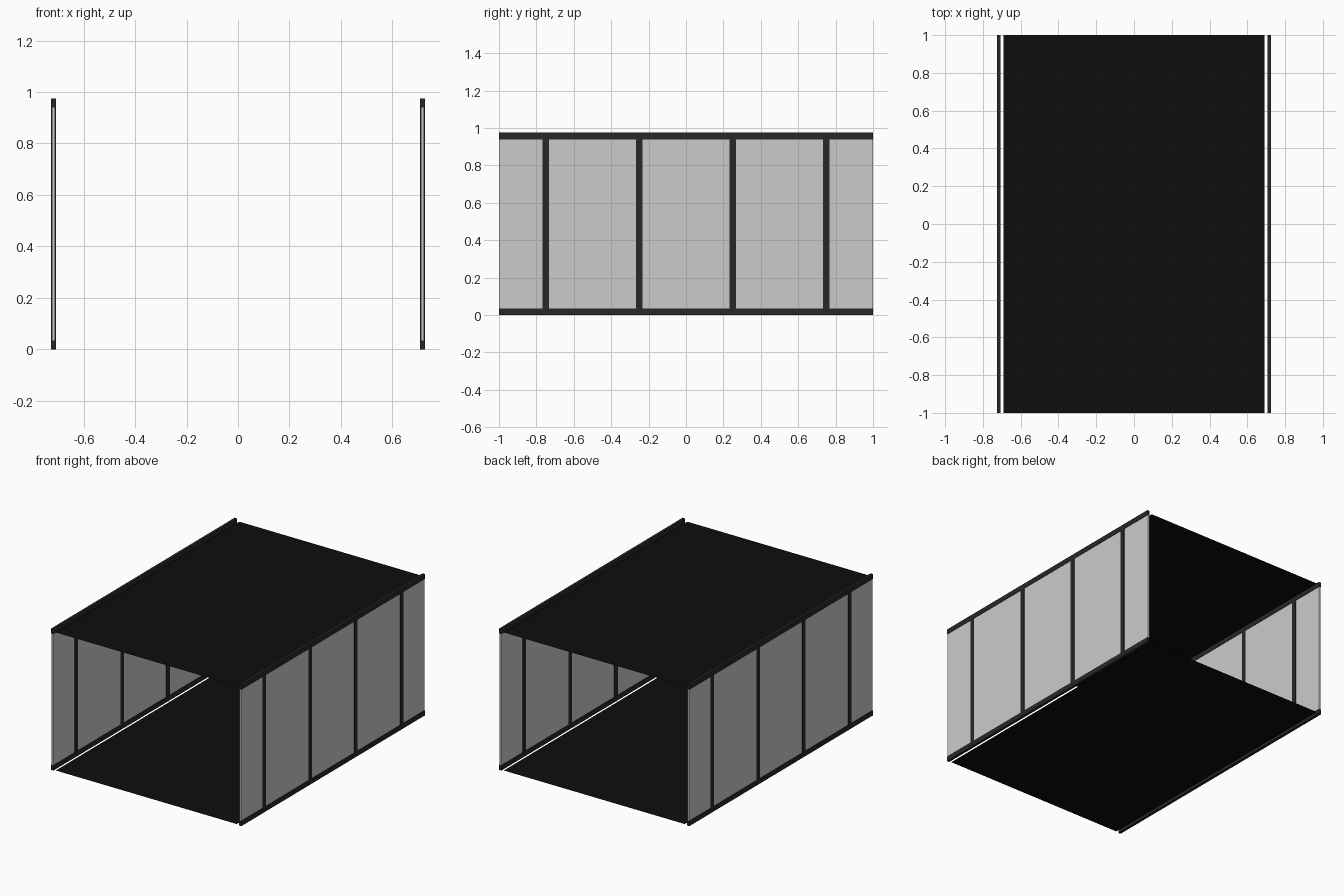
import bpy

if "Cube" in bpy.data.objects:
    bpy.data.objects.remove(bpy.data.objects["Cube"])


def material(name, rgb):
    m = bpy.data.materials.new(name)
    m.diffuse_color = (*rgb, 1)
    m.use_nodes = True
    m.node_tree.nodes["Principled BSDF"].inputs["Base Color"].default_value = m.diffuse_color
    return m


frame_mat = material("dark_frame", (0.02, 0.02, 0.02))
deck_mat = material("black_deck", (0.004, 0.004, 0.004))


def box(name, center, size, mat=None):
    bpy.ops.mesh.primitive_cube_add(size=1, location=center)
    ob = bpy.context.object
    ob.name = name
    ob.scale = size
    bpy.ops.object.transform_apply(location=False, rotation=False, scale=True)
    if mat:
        ob.data.materials.append(mat)
    return ob


def sheet(name, z):
    bpy.ops.mesh.primitive_plane_add(size=1, location=(0, 0, z))
    ob = bpy.context.object
    ob.name = name
    ob.scale = (1.38, 2, 1)
    bpy.ops.object.transform_apply(location=False, rotation=False, scale=True)
    ob.data.materials.append(deck_mat)


HEIGHT, RAIL, DEPTH, WALL_X = 0.975, 0.035, 0.018, 0.717

# Floor and ceiling sheets
sheet("floor", 0.005)
sheet("ceiling", 0.957)

# Two side walls: rails, panel and posts
for side, s in (("left", -1), ("right", 1)):
    x = s * WALL_X
    inner_h = HEIGHT - 2 * RAIL
    box(f"{side}_bottom_rail", (x, 0, RAIL / 2), (DEPTH, 2, RAIL), frame_mat)
    box(f"{side}_top_rail", (x, 0, HEIGHT - RAIL / 2), (DEPTH, 2, RAIL), frame_mat)
    box(f"{side}_panel", (x, 0, HEIGHT / 2), (0.013, 2, inner_h))
    for i, y in enumerate((-0.75, -0.25, 0.25, 0.75)):
        box(f"{side}_post_{i + 1}", (x, y, HEIGHT / 2), (DEPTH, 0.035, inner_h), frame_mat)
